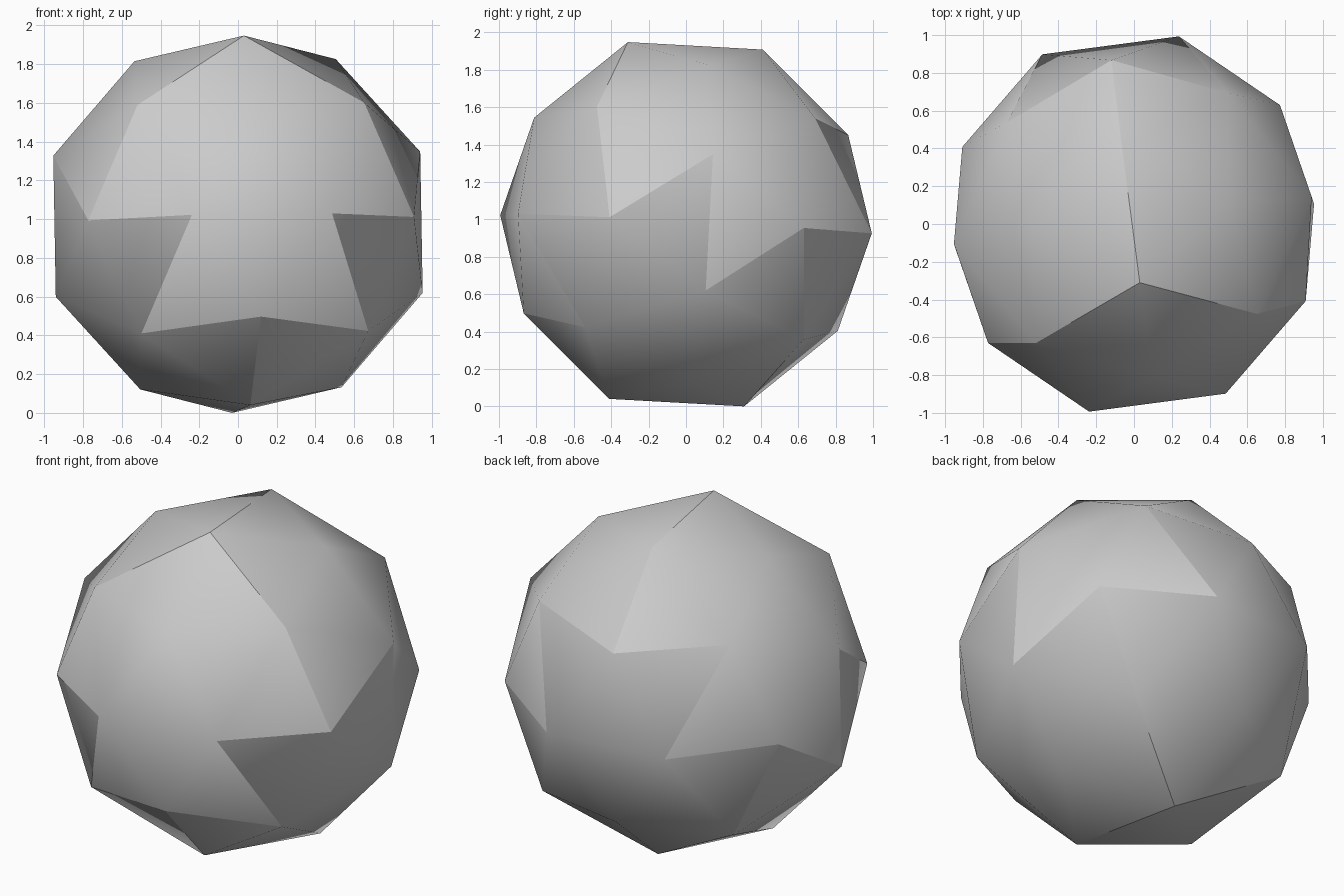
import bpy
import bmesh
from itertools import product
from mathutils import Matrix, Vector

if "Cube" in bpy.data.objects:
    bpy.data.objects.remove(bpy.data.objects["Cube"], do_unlink=True)

PHI = (1 + 5 ** 0.5) / 2
CORNER_RADIUS, PEAK_RADIUS = 1.0225, 0.997


def cyclic(a, b):
    """All sign variants and cyclic shifts of (0, a, b), as unit vectors."""
    pts = []
    for s, t in product((-1, 1), repeat=2):
        c = (0, s * a, t * b)
        pts += [Vector(c[i:] + c[:i]).normalized() for i in range(3)]
    return pts


# Dodecahedron corners, and a raised peak over each pentagon
peaks = cyclic(1, PHI)
corners = cyclic(PHI, 1 / PHI)
corners += [Vector(c).normalized() for c in product((-1, 1), repeat=3)]

bm = bmesh.new()
for p in corners:
    bm.verts.new(p * CORNER_RADIUS)
for p in peaks:
    bm.verts.new(p * PEAK_RADIUS)
bmesh.ops.convex_hull(bm, input=bm.verts[:])
bmesh.ops.recalc_face_normals(bm, faces=bm.faces[:])

# Six interlocking panels: three around each end of one threefold axis
axis = Vector((0, PHI, 1 / PHI)).normalized()
hubs = [i for i, p in enumerate(peaks) if abs(p.dot(axis)) > 0.5]


def nearest(direction, choices):
    return max(choices, key=lambda i: peaks[i].dot(direction))


def panel_of(face):
    own = nearest(face.calc_center_median(), range(len(peaks)))
    if own in hubs:
        return own
    tip = max(face.verts, key=lambda v: v.co.normalized().dot(peaks[own]))
    rim = sum((v.co for v in face.verts if v is not tip), Vector())
    across = nearest(rim, [i for i in range(len(peaks)) if i != own])
    side = peaks[own].dot(axis)
    if across in hubs and peaks[across].dot(axis) * side > 0:
        return across
    return nearest(peaks[own], [i for i in hubs if peaks[i].dot(axis) * side < 0])


panel = {f: panel_of(f) for f in bm.faces}

# Smooth inside each panel, crisp along the seams
for f in bm.faces:
    f.smooth = True
for e in bm.edges:
    e.smooth = panel[e.link_faces[0]] == panel[e.link_faces[1]]

# Tilt the ball and stand it on the ground
x_axis = Vector((0.95, 0.125, 0.01)).normalized()
y_axis = Vector((-0.0225, 0.05, 0.955))
z_axis = x_axis.cross(y_axis).normalized()
y_axis = z_axis.cross(x_axis)
tilt = Matrix((x_axis, y_axis, z_axis)).transposed()
bm.transform(tilt.to_4x4())
lowest = min(v.co.z for v in bm.verts)
bm.transform(Matrix.Translation((0, 0, -lowest)))

mesh = bpy.data.meshes.new("faceted_ball")
bm.to_mesh(mesh)
bm.free()
ball = bpy.data.objects.new("faceted_ball", mesh)
bpy.context.collection.objects.link(ball)

# Plain grey
grey = bpy.data.materials.new("light_grey")
grey.use_nodes = True
colour = (0.6, 0.6, 0.6, 1)
grey.diffuse_color = colour
grey.node_tree.nodes["Principled BSDF"].inputs["Base Color"].default_value = colour
mesh.materials.append(grey)
